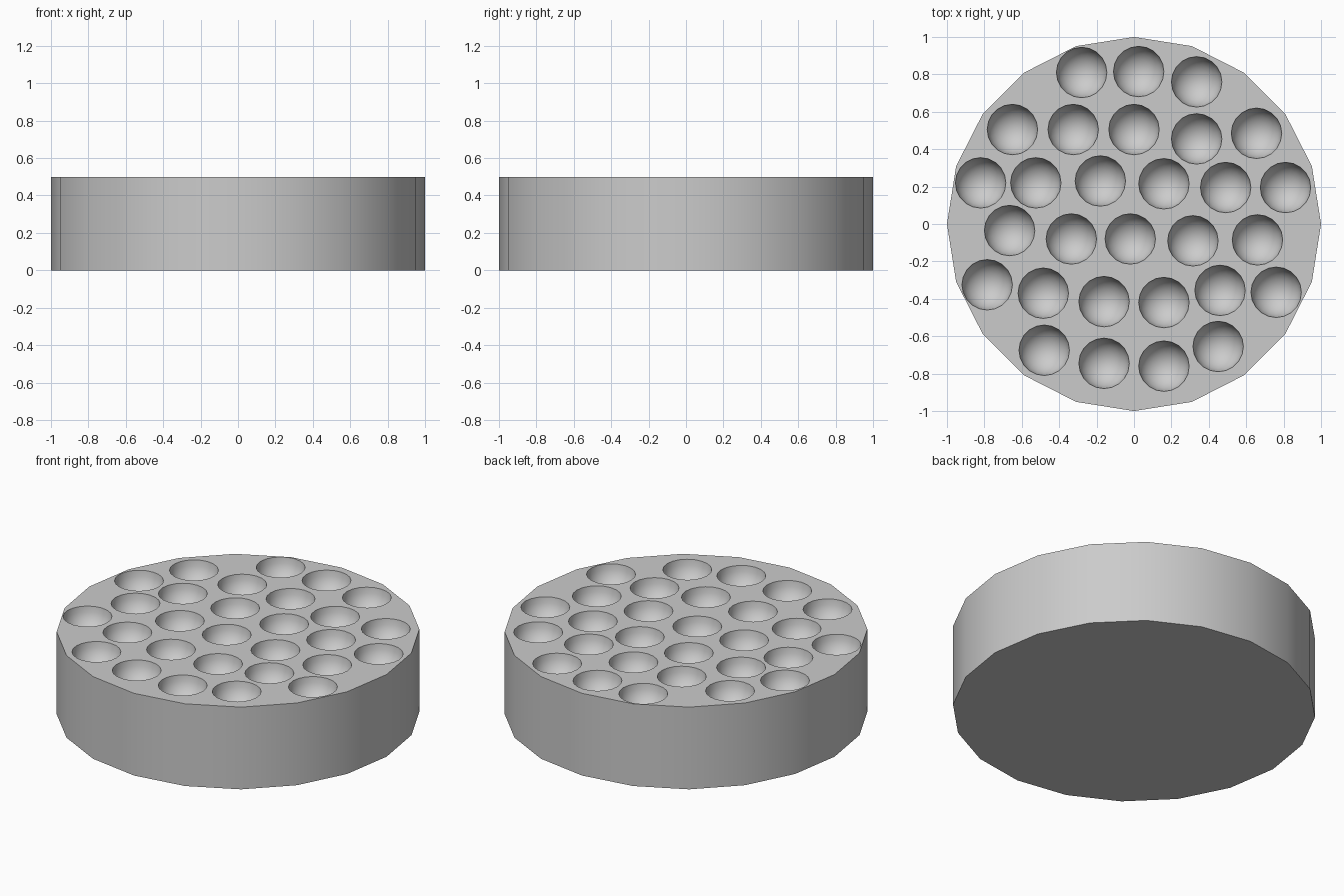
import bpy, bmesh, math

if "Cube" in bpy.data.objects:
    bpy.data.objects.remove(bpy.data.objects["Cube"])

HEIGHT, DIMPLE_R, SEGS, RINGS = 0.5, 0.135, 20, 6

# Dimple rows: (x, y) centres seen from above
dimples = [
    (-.28, .81), (.025, .815), (.335, .76),
    (-.65, .505), (-.325, .505), (0, .505), (.335, .455), (.655, .485),
    (-.82, .22), (-.525, .22), (-.18, .23), (.16, .215), (.49, .195), (.81, .195),
    (-.665, -.035), (-.335, -.08), (-.02, -.08), (.315, -.09), (.66, -.085),
    (-.785, -.325), (-.485, -.37), (-.16, -.415), (.16, -.42), (.46, -.355), (.76, -.365),
    (-.48, -.675), (-.16, -.745), (.16, -.76), (.45, -.655),
]


def add_bowl(bm, cx, cy):
    """Closed hemisphere bowl with a short collar above the disc top."""
    profile = [(DIMPLE_R, 0.1)]
    for i in range(RINGS):
        a = math.pi / 2 * i / RINGS
        profile.append((DIMPLE_R * math.cos(a), -DIMPLE_R * math.sin(a)))
    loops = []
    for r, z in profile:
        loops.append([bm.verts.new((cx + r * math.cos(math.tau * k / SEGS),
                                    cy + r * math.sin(math.tau * k / SEGS),
                                    HEIGHT + z)) for k in range(SEGS)])
    tip = bm.verts.new((cx, cy, HEIGHT - DIMPLE_R))
    bm.faces.new(loops[0])
    for up, low in zip(loops, loops[1:]):
        for k in range(SEGS):
            n = (k + 1) % SEGS
            bm.faces.new((up[k], low[k], low[n], up[n]))
    for k in range(SEGS):
        bm.faces.new((loops[-1][k], tip, loops[-1][(k + 1) % SEGS]))


# Cutter with every bowl
bm = bmesh.new()
for x, y in dimples:
    add_bowl(bm, x, y)
bmesh.ops.recalc_face_normals(bm, faces=bm.faces)
mesh = bpy.data.meshes.new("dimple_cutter")
bm.to_mesh(mesh)
bm.free()
cutter = bpy.data.objects.new("dimple_cutter", mesh)
bpy.context.collection.objects.link(cutter)
cutter.hide_render = True

# Disc, turned so a corner points along each axis
bpy.ops.mesh.primitive_cylinder_add(vertices=20, radius=1, depth=HEIGHT,
                                    location=(0, 0, HEIGHT / 2))
disc = bpy.context.object
disc.name = "dimpled_disc"

# Carve the dimples
cut = disc.modifiers.new("dimples", 'BOOLEAN')
cut.operation = 'DIFFERENCE'
cut.solver = 'EXACT'
cut.object = cutter
bpy.ops.object.modifier_apply(modifier=cut.name)
bpy.data.objects.remove(cutter)

# Smooth walls and bowls, crisp rims
bpy.ops.object.shade_smooth_by_angle(angle=math.radians(30))
